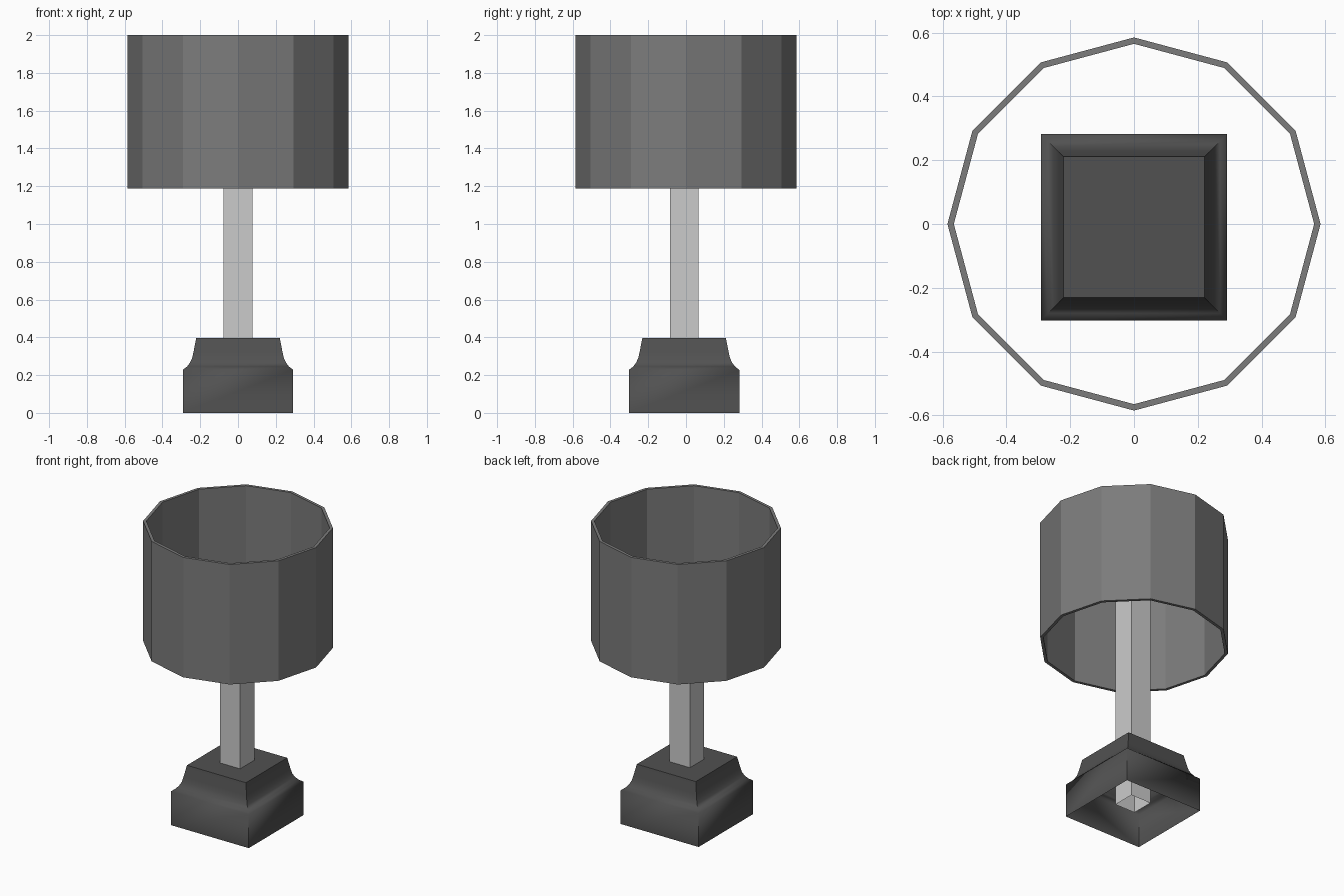
import bpy, math

if "Cube" in bpy.data.objects:
    bpy.data.objects.remove(bpy.data.objects["Cube"])


def grey(name, v):
    m = bpy.data.materials.new(name)
    m.diffuse_color = (v, v, v, 1)
    m.use_nodes = True
    m.node_tree.nodes["Principled BSDF"].inputs["Base Color"].default_value = m.diffuse_color
    return m


def loft(name, profile, sides, centre, turn, mat=None, cap_last=False, closed=False):
    """Stack regular polygon rings from (radius, z) pairs and bridge them."""
    verts, faces = [], []
    for r, z in profile:
        for i in range(sides):
            a = turn + 2 * math.pi * i / sides
            verts.append((centre[0] + r * math.cos(a), centre[1] + r * math.sin(a), z))
    n = len(profile)
    for k in range(n if closed else n - 1):
        lo, hi = k * sides, ((k + 1) % n) * sides
        for i in range(sides):
            j = (i + 1) % sides
            # a closed profile runs up the outside and down the inside
            faces.append((lo + i, lo + j, hi + j, hi + i))
    if cap_last:
        faces.append(tuple(range((n - 1) * sides, n * sides)))
    mesh = bpy.data.meshes.new(name)
    mesh.from_pydata(verts, [], faces)
    if mat:
        mesh.materials.append(mat)
    ob = bpy.data.objects.new(name, mesh)
    bpy.context.collection.objects.link(ob)
    return ob


S = math.sqrt(2)
STEM_Y = -0.01

# Square base: open underneath, concave moulding below the top
base_profile = [(0.292, 0), (0.292, 0.228), (0.27, 0.245), (0.254, 0.266),
                (0.243, 0.29), (0.236, 0.32), (0.221, 0.397)]
base = loft("base", [(h * S, z) for h, z in base_profile], 4, (0, STEM_Y),
            math.pi / 4, grey("dark_grey", 0.083), cap_last=True)
bpy.context.view_layer.objects.active = base
base.select_set(True)
bpy.ops.object.shade_smooth_by_angle(angle=math.radians(60))

# Square tube stem, open ended
loft("stem", [(0.076 * S, 0.07), (0.076 * S, 1.6)], 4, (0, STEM_Y), math.pi / 4)

# Twelve-sided shade with thin walls, open at top and bottom
loft("lamp_shade", [(0.585, 1.187), (0.585, 2), (0.565, 2), (0.565, 1.187)], 12,
     (0, 0), 0, grey("mid_grey", 0.2), closed=True)
